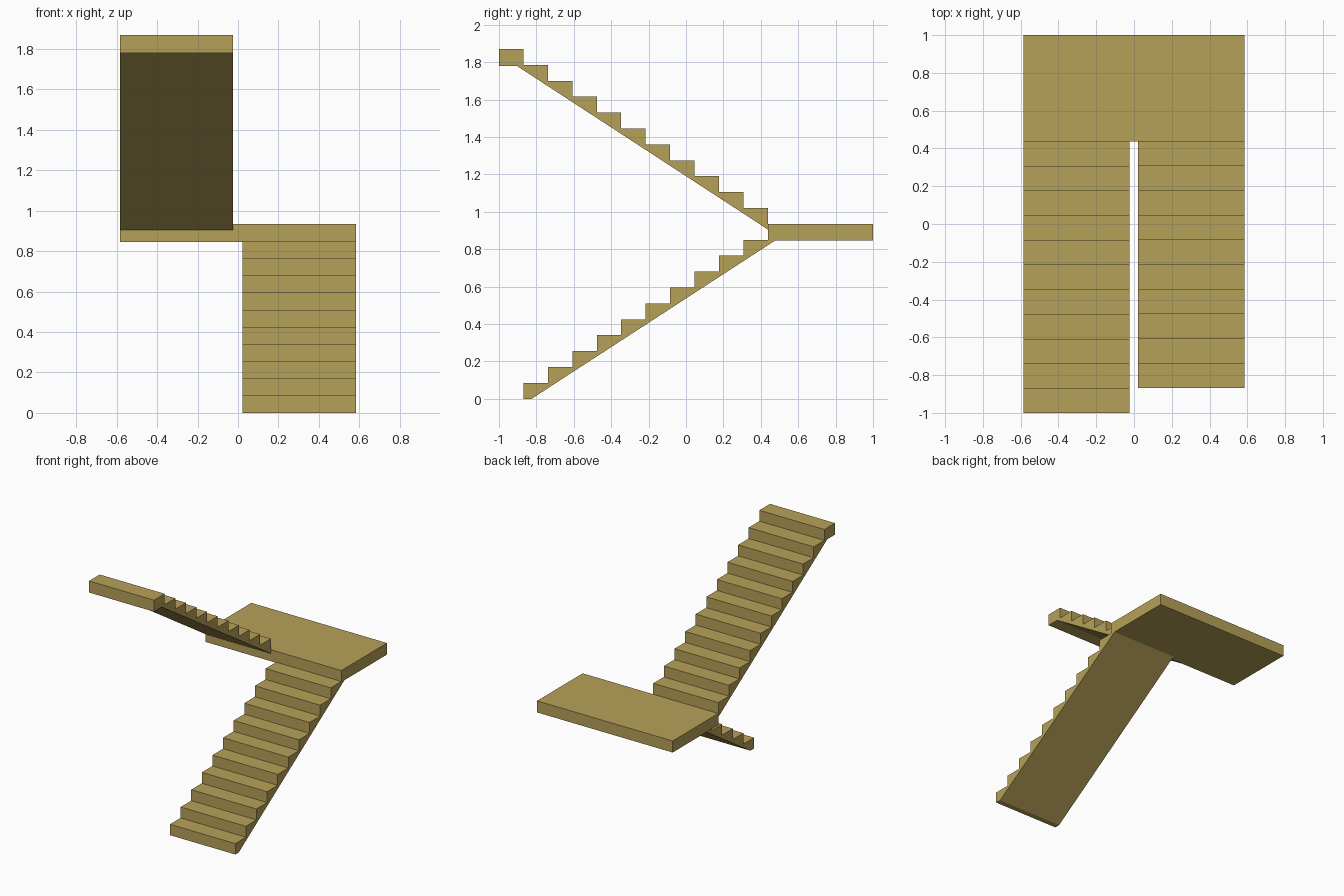
import bpy, bmesh

if "Cube" in bpy.data.objects:
    bpy.data.objects.remove(bpy.data.objects["Cube"])

TREAD, RISER = 0.1307, 0.085
EDGE = 0.438                    # front edge of the landing
LAND_TOP, LAND_BOTTOM = 0.935, 0.845

mat = bpy.data.materials.new("stair_tan")
mat.diffuse_color = (0.47, 0.355, 0.1, 1)
mat.use_nodes = True
mat.node_tree.nodes["Principled BSDF"].inputs["Base Color"].default_value = mat.diffuse_color


def extrude_profile(name, profile, x0, x1):
    """Extrude a (y, z) outline from x0 to x1."""
    bm = bmesh.new()
    face = bm.faces.new([bm.verts.new((x0, y, z)) for y, z in profile])
    ext = bmesh.ops.extrude_face_region(bm, geom=[face])
    moved = [g for g in ext["geom"] if isinstance(g, bmesh.types.BMVert)]
    bmesh.ops.translate(bm, verts=moved, vec=(x1 - x0, 0, 0))
    bmesh.ops.recalc_face_normals(bm, faces=bm.faces)
    me = bpy.data.meshes.new(name)
    bm.to_mesh(me)
    bm.free()
    me.materials.append(mat)
    ob = bpy.data.objects.new(name, me)
    bpy.context.collection.objects.link(ob)
    return ob


def steps(y, z, count, direction):
    """Zigzag outline: riser up, then tread along the given y direction."""
    pts = [(y, z)]
    for _ in range(count):
        z += RISER
        pts.append((y, z))
        y += direction * TREAD
        pts.append((y, z))
    return pts


# Lower flight, climbing to the back, with sloped soffit
lower = steps(EDGE - 10 * TREAD, 0, 10, 1)
lower += [(0.475, LAND_BOTTOM), (-0.825, 0)]
extrude_profile("lower_flight", lower, 0.022, 0.585)

# Landing slab across both flights
extrude_profile("landing", [(EDGE, LAND_BOTTOM), (1, LAND_BOTTOM),
                            (1, LAND_TOP), (EDGE, LAND_TOP)], -0.585, 0.585)

# Upper flight, returning to the front and ending in a flat top step
upper = steps(EDGE, LAND_TOP, 11, -1)
upper += [(-1, 1.78), (-0.905, 1.78), (EDGE, 0.905)]
extrude_profile("upper_flight", upper, -0.585, -0.024)
